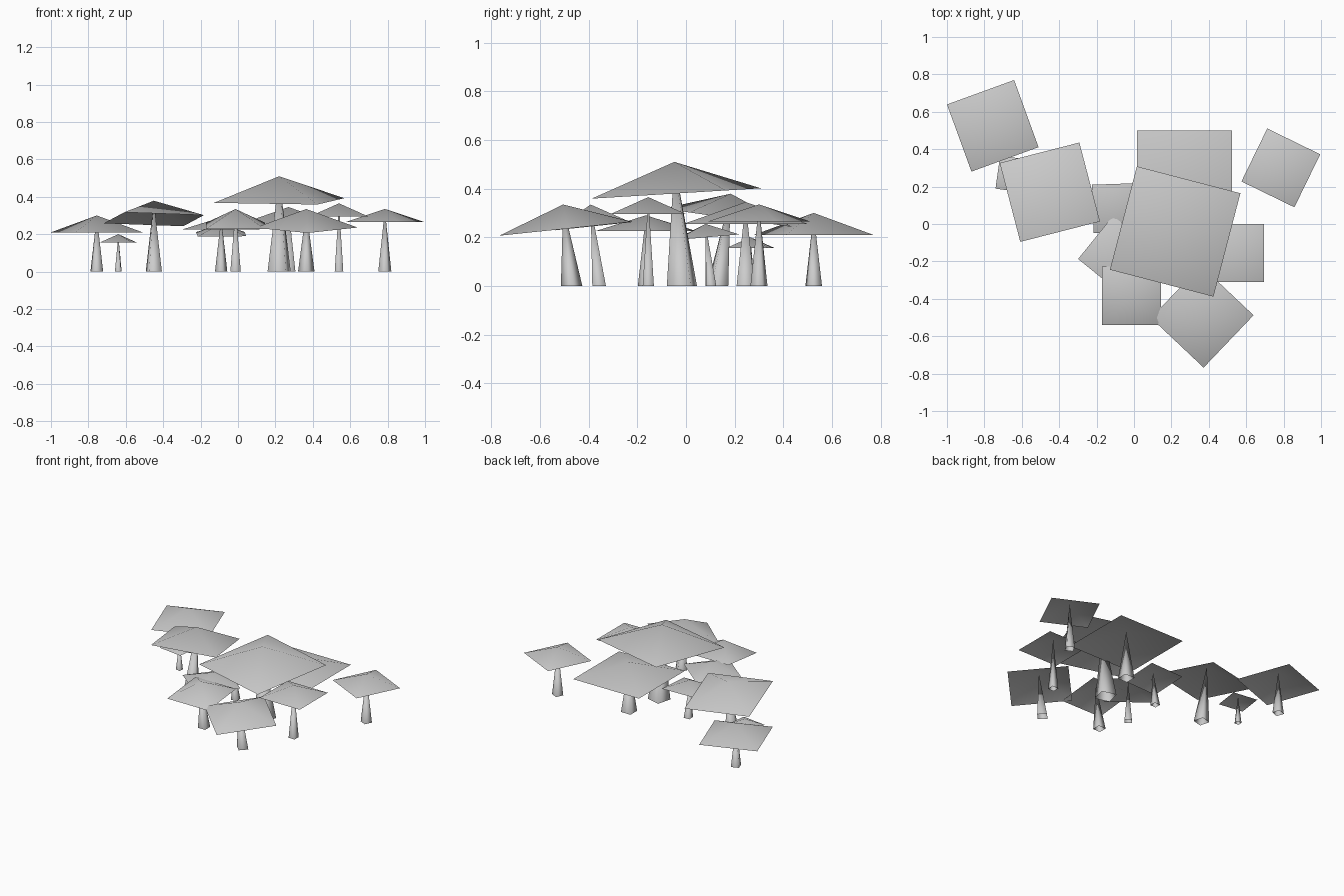
import bpy
import bmesh
from math import radians, sin, cos, tan, sqrt
from mathutils import Matrix

default = bpy.data.objects.get("Cube")
if default:
    bpy.data.objects.remove(default, do_unlink=True)

grey = bpy.data.materials.new("plain_grey")
grey.use_nodes = True
colour = (0.6, 0.6, 0.6, 1)
grey.diffuse_color = colour
grey.node_tree.nodes["Principled BSDF"].inputs["Base Color"].default_value = colour


def pyramid(name, side, height, matrix):
    """Open square pyramid with its base at the local origin."""
    bm = bmesh.new()
    bmesh.ops.create_cone(bm, cap_ends=False, segments=4, radius1=side / sqrt(2),
                          radius2=0, depth=height)
    bmesh.ops.remove_doubles(bm, verts=bm.verts, dist=1e-5)
    # put the base flat on z = 0 with its sides along the axes
    upright = Matrix.Rotation(radians(45), 4, "Z") @ Matrix.Translation((0, 0, height / 2))
    bmesh.ops.transform(bm, matrix=matrix @ upright, verts=bm.verts)
    bmesh.ops.recalc_face_normals(bm, faces=bm.faces)
    if sum(f.normal.z for f in bm.faces) < 0:
        bmesh.ops.reverse_faces(bm, faces=bm.faces)
    mesh = bpy.data.meshes.new(name)
    bm.to_mesh(mesh)
    bm.free()
    for face in mesh.polygons:
        face.use_smooth = True
    mesh.materials.append(grey)
    bpy.context.collection.objects.link(bpy.data.objects.new(name, mesh))


def mushroom(name, x, y, side, turn, top, drop, stem_half, lean=0):
    """Tilted square cap on a slender stem that tapers to the cap's peak."""
    turn, lean = radians(turn), radians(lean)
    spin = Matrix.Rotation(turn, 4, "Z")
    eave = top - drop
    pyramid(name + "_cap", side, drop,
            Matrix.Translation((x, y, eave)) @ Matrix.Rotation(lean, 4, "X") @ spin)
    # the stem keeps a flat foot and slants towards the cap
    slant = Matrix.Identity(4)
    slant[1][2] = -tan(lean)
    width = 2 * stem_half / (abs(cos(turn)) + abs(sin(turn)))
    pyramid(name + "_stem", width, top - 0.004,
            Matrix.Translation((x, y + eave * tan(lean), 0)) @ slant @ spin)


# name, x, y, cap side, turn, peak height, cap height, stem half width, lean
mushroom("far_right", -0.755, 0.525, 0.382, 20, 0.30, 0.09, 0.034)
mushroom("tiny_right", -0.64, 0.265, 0.178, -8, 0.20, 0.045, 0.018)
mushroom("large_right", -0.45, 0.17, 0.44, 14.5, 0.38, 0.10, 0.043, -8)
mushroom("far_left", 0.785, 0.30, 0.315, -26, 0.335, 0.07, 0.035)
mushroom("tall_centre", 0.22, -0.04, 0.572, -14.6, 0.51, 0.13, 0.062, 3.5)
mushroom("back_centre", 0.27, 0.245, 0.51, 0, 0.345, 0.09, 0.037)
mushroom("front_left", 0.365, -0.495, 0.388, 46.5, 0.335, 0.10, 0.044, 6)
mushroom("short_centre", -0.09, 0.085, 0.26, 2, 0.255, 0.055, 0.022, 5)
mushroom("mid_right", -0.09, -0.165, 0.297, 51, 0.29, 0.065, 0.033)
mushroom("front_right", -0.013, -0.383, 0.315, 0, 0.335, 0.09, 0.028, 6)
mushroom("mid_left", 0.54, -0.155, 0.312, 0, 0.365, 0.07, 0.023)
